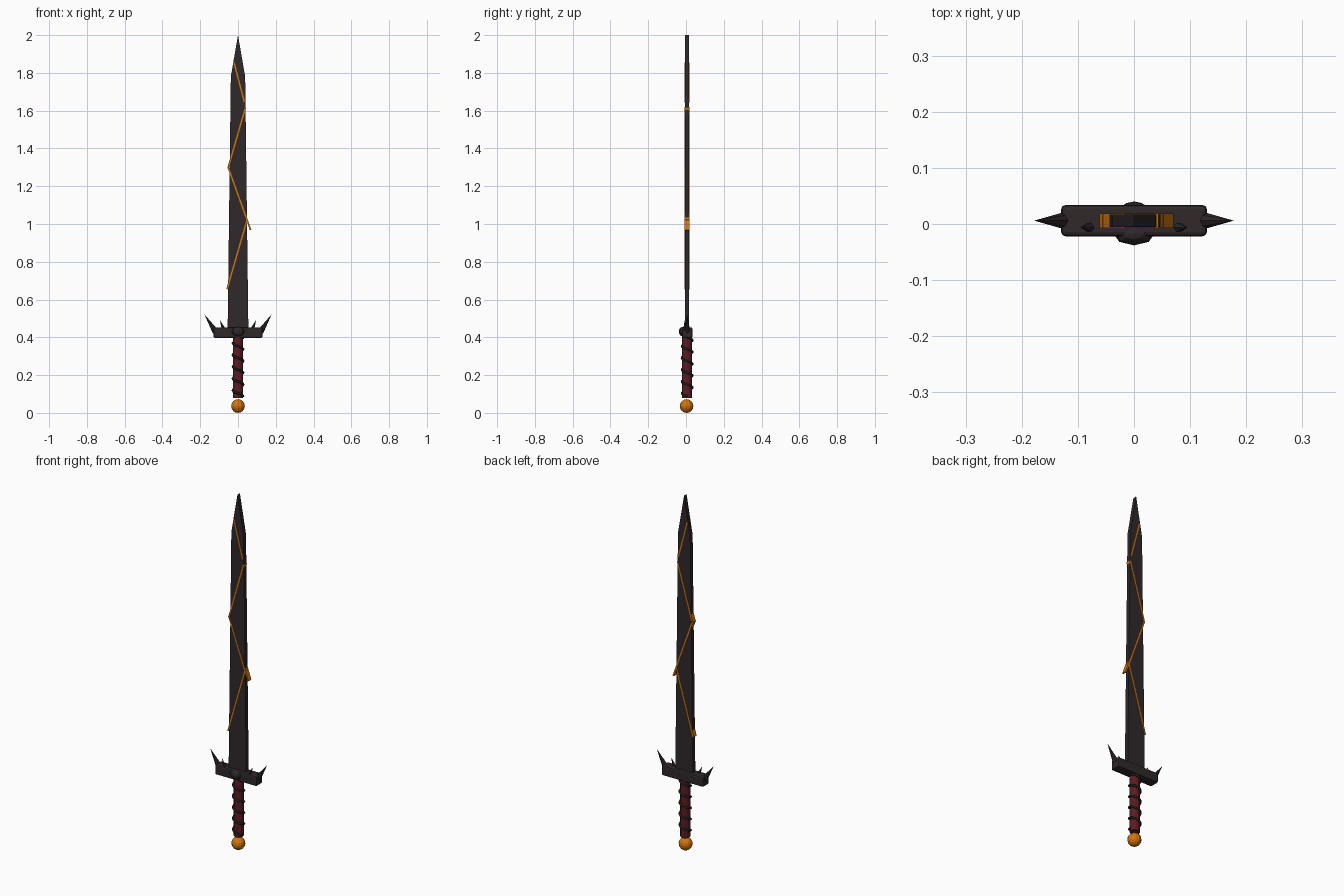
import bpy, bmesh, math
from mathutils import Vector

if "Cube" in bpy.data.objects:
    bpy.data.objects.remove(bpy.data.objects["Cube"])

CY = 0.006  # depth centre of the sword


def mat(name, rgb):
    m = bpy.data.materials.new(name)
    m.diffuse_color = (*rgb, 1)
    m.use_nodes = True
    m.node_tree.nodes["Principled BSDF"].inputs["Base Color"].default_value = m.diffuse_color
    return m


STEEL = mat("dark steel", (0.029, 0.021, 0.023))
BLACK = mat("black leather", (0.016, 0.013, 0.014))
RED = mat("dark red grip", (0.105, 0.012, 0.015))
AMBER = mat("amber", (0.65, 0.18, 0.005))


def finish(ob, name, m):
    ob.name = name
    ob.data.materials.append(m)
    return ob


def prism(name, pts, thick, m):
    """Extrude a front-view outline along y, centred on CY."""
    bm = bmesh.new()
    f = bm.faces.new([bm.verts.new((x, CY - thick / 2, z)) for x, z in pts])
    r = bmesh.ops.extrude_face_region(bm, geom=[f])
    bmesh.ops.translate(bm, vec=(0, thick, 0),
                        verts=[v for v in r["geom"] if isinstance(v, bmesh.types.BMVert)])
    bmesh.ops.recalc_face_normals(bm, faces=bm.faces)
    me = bpy.data.meshes.new(name)
    bm.to_mesh(me)
    bm.free()
    ob = bpy.data.objects.new(name, me)
    bpy.context.collection.objects.link(ob)
    return finish(ob, name, m)


def cone(name, a, b, r1, r2, sides, m):
    a, b = Vector(a), Vector(b)
    bpy.ops.mesh.primitive_cone_add(vertices=sides, radius1=r1, radius2=r2,
                                    depth=(b - a).length, location=(a + b) / 2,
                                    rotation=(b - a).to_track_quat('Z', 'Y').to_euler())
    return finish(bpy.context.object, name, m)


# blade
prism("blade", [(-0.055, 0.44), (0.055, 0.44), (0.038, 1.78), (0, 2.0), (-0.038, 1.78)],
      0.022, STEEL)

# glowing cracks running through the blade
cracks = [((-0.021, 1.855), (0.034, 1.645)), ((0.040, 1.618), (-0.053, 1.295)),
          ((-0.053, 1.303), (0.067, 0.968)), ((0.049, 1.025), (-0.058, 0.655))]
for i, (p, q) in enumerate(cracks):
    p, q = Vector(p), Vector(q)
    d = (q - p).normalized()
    n = Vector((-d.y, d.x)) * 0.004
    prism(f"crack_{i}", [p + n, q + n, q - n, p - n], 0.0255, AMBER)

# crossguard
guard = prism("crossguard", [(-0.13, 0.397), (0.13, 0.397), (0.13, 0.453), (-0.13, 0.453)],
              0.056, STEEL)
bev = guard.modifiers.new("bevel", "BEVEL")
bev.width, bev.segments = 0.008, 2

# guard spikes, mirrored
for s, side in ((-1, "left"), (1, "right")):
    cone(f"large_spike_{side}", (s * 0.118, CY, 0.428), (s * 0.178, CY, 0.522),
         0.017, 0, 8, STEEL)
    cone(f"small_spike_{side}", (s * 0.077, -0.006, 0.445), (s * 0.096, -0.006, 0.492),
         0.010, 0, 6, STEEL)

# guard boss on the front
bpy.ops.mesh.primitive_uv_sphere_add(segments=8, ring_count=6, location=(0, -0.017, 0.430))
boss = finish(bpy.context.object, "guard_boss", STEEL)
boss.scale = (0.037, 0.021, 0.026)

# grip
cone("grip", (0, CY, 0.078), (0, CY, 0.405), 0.026, 0.026, 12, RED)

# spiral wrap around the grip
cu = bpy.data.curves.new("grip_wrap", "CURVE")
cu.dimensions = '3D'
cu.bevel_depth, cu.bevel_resolution, cu.use_fill_caps = 0.006, 1, True
sp = cu.splines.new("POLY")
N, TURNS = 80, 5
sp.points.add(N)
for i, p in enumerate(sp.points):
    t = i / N
    a = -2 * math.pi * TURNS * t
    r = 0.0285
    p.co = (r * math.cos(a), CY + r * math.sin(a), 0.088 + 0.312 * t, 1)
wrap = bpy.data.objects.new("grip_wrap", cu)
bpy.context.collection.objects.link(wrap)
cu.materials.append(BLACK)

# pommel
bpy.ops.mesh.primitive_uv_sphere_add(segments=12, ring_count=8, radius=0.036,
                                     location=(0, 0.003, 0.036))
finish(bpy.context.object, "pommel", AMBER)
